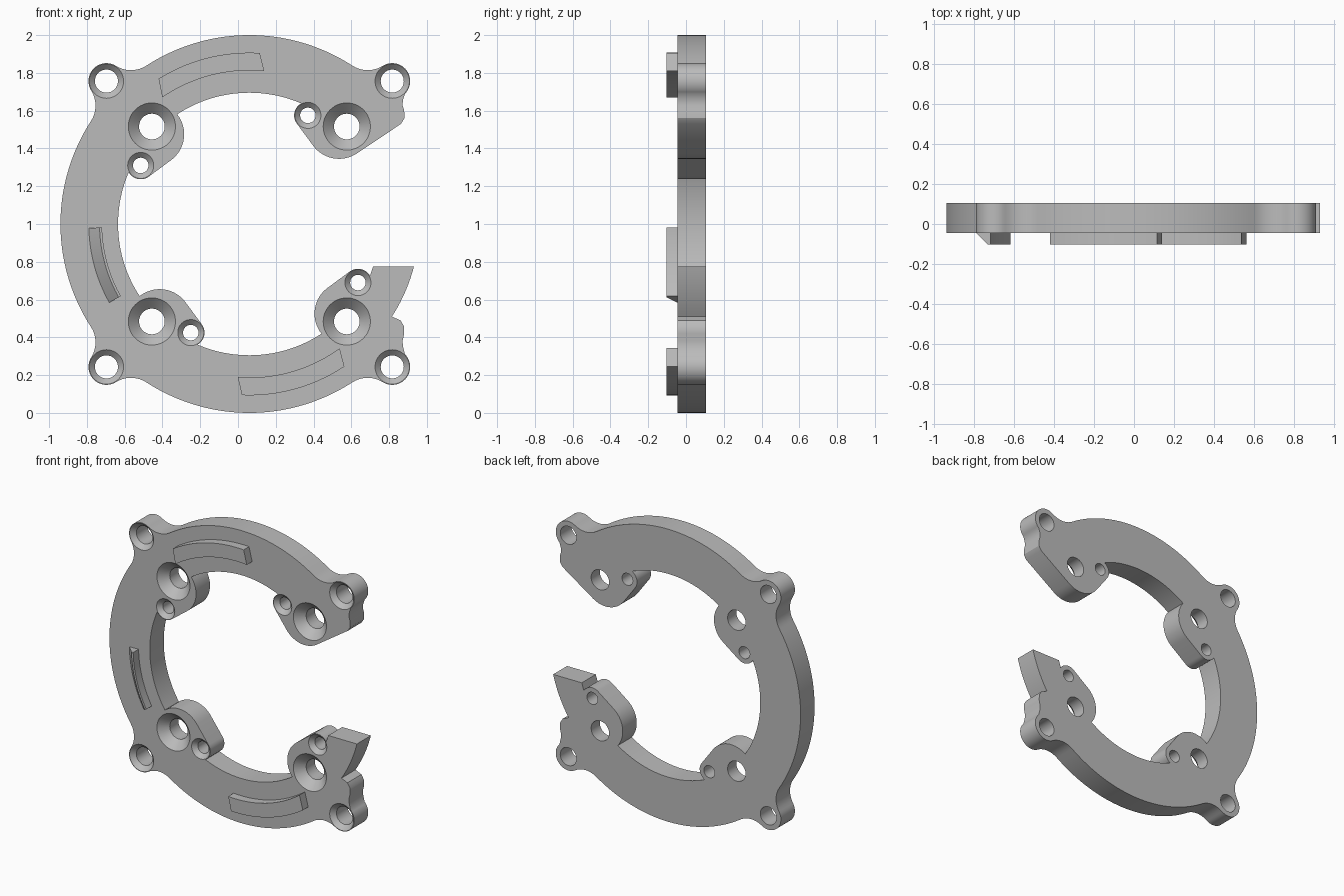
import bpy, bmesh, math
from mathutils import Vector, Matrix

if "Cube" in bpy.data.objects:
    bpy.data.objects.remove(bpy.data.objects["Cube"])

CENTER = Vector((0.06, 1.0))          # ring axis in x, z
FRONT, BACK, RIB_FRONT = -0.046, 0.105, -0.104
R_OUT, R_IN = 1.0, 0.695
LUG_DIST, LUG_R, FILLET = 1.07, 0.095, 0.15
SMALL, SMALL_R = Vector((0.575, -0.31)), 0.073
BIG, BIG_R = Vector((0.515, -0.475)), 0.17

grey = bpy.data.materials.new("plain grey")
grey.use_nodes = True
grey.diffuse_color = (0.5, 0.5, 0.5, 1)
grey.node_tree.nodes["Principled BSDF"].inputs["Base Color"].default_value = (0.5, 0.5, 0.5, 1)


def polar(r, deg):
    a = math.radians(deg)
    return Vector((r * math.cos(a), r * math.sin(a)))


def heading(v):
    return math.degrees(math.atan2(v.y, v.x))


def corner(a, b, c):
    """Angle between sides a and b of a triangle whose third side is c."""
    return math.degrees(math.acos((a * a + b * b - c * c) / (2 * a * b)))


def arc(c, r, a0, a1, step=4):
    n = max(2, math.ceil(abs(a1 - a0) / step))
    return [c + polar(r, a0 + (a1 - a0) * i / n) for i in range(n + 1)]


def turn(p, deg):
    return Matrix.Rotation(math.radians(deg), 2) @ p


def make_object(name, bm):
    bmesh.ops.remove_doubles(bm, verts=bm.verts, dist=0.0005)
    bmesh.ops.recalc_face_normals(bm, faces=bm.faces)
    mesh = bpy.data.meshes.new(name)
    bm.to_mesh(mesh)
    bm.free()
    mesh.materials.append(grey)
    obj = bpy.data.objects.new(name, mesh)
    bpy.context.collection.objects.link(obj)
    return obj


def select(obj):
    bpy.ops.object.select_all(action='DESELECT')
    obj.select_set(True)
    bpy.context.view_layer.objects.active = obj


def loft(name, loops, closed):
    """Skin a row of equal point loops and cap both ends."""
    bm = bmesh.new()
    rows = [[bm.verts.new(p) for p in loop] for loop in loops]
    for a, b in zip(rows, rows[1:]):
        for i in range(len(a)):
            j = (i + 1) % len(a)
            bm.faces.new((a[i], a[j], b[j], b[i]))
    if closed:
        bm.faces.new(rows[0])
        bm.faces.new(rows[-1])
    return make_object(name, bm)


# Ring outline, measured from the ring axis
spread = corner(LUG_DIST, R_OUT + FILLET, LUG_R + FILLET)


def lug(a, lead_in=True, lead_out=True, start=0, end=0):
    c = polar(LUG_DIST, a)
    f0, f1 = polar(R_OUT + FILLET, a - spread), polar(R_OUT + FILLET, a + spread)
    pts = []
    if lead_in:
        h = heading(c - f0)
        sweep = (a - spread + 180 - h) % 360
        pts += arc(f0, FILLET, h + sweep, h, 8)
        start = heading(f0 - c)
    if lead_out:
        end = heading(f1 - c)
    pts += arc(c, LUG_R, start, start + (end - start) % 360, 8)
    if lead_out:
        h = heading(c - f1)
        sweep = (h - (a + spread + 180)) % 360
        pts += arc(f1, FILLET, h, h - sweep, 8)
    return pts


def boss(deg, end=None):
    """Rounded boss: small circle, common tangent, big circle."""
    d = BIG - SMALL
    tangent = heading(d) % 360 - math.degrees(math.acos((SMALL_R - BIG_R) / d.length))
    start = heading(-SMALL) - corner(SMALL.length, SMALL_R, R_IN)
    if end is None:
        end = heading(-BIG) + corner(BIG.length, BIG_R, R_IN)
    pts = arc(SMALL, SMALL_R, start, tangent, 8) + arc(BIG, BIG_R, tangent, end, 6)
    return [turn(p, deg) for p in pts]


def absolute(*pts):
    return [Vector(p) - CENTER for p in pts]


outline = absolute((0.863, 1.53), (0.881, 1.56), (0.880, 1.60), (0.871, 1.63), (0.874, 1.66))
outline += lug(45, lead_in=False, start=-45)
for a in (135, 225):
    outline += arc(Vector((0, 0)), R_OUT, a - 90 + spread, a - spread, 2)
    outline += lug(a)
outline += arc(Vector((0, 0)), R_OUT, 225 + spread, 315 - spread, 2)
outline += lug(315, lead_out=False, end=45)
outline += absolute((0.874, 0.35), (0.871, 0.38), (0.880, 0.42), (0.878, 0.46), (0.86, 0.49))
outline += arc(Vector((0, 0)), 0.9, -33, -14.5, 2)
outline += absolute((0.715, 0.775))
ring_a = heading(BIG) - corner(BIG.length, R_IN, BIG_R)
ring_b = heading(SMALL) + corner(SMALL.length, R_IN, SMALL_R) - 90
for k in range(3):
    outline += boss(-90 * k)
    outline += arc(Vector((0, 0)), R_IN, ring_a - 90 * k, ring_b - 90 * k, 2)
outline += boss(90, end=214)

clean = [p for i, p in enumerate(outline) if (p - outline[i - 1]).length > 0.001]
ring = loft("ring_plate", [[(p.x + CENTER.x, y, p.y + CENTER.y) for p in clean]
                           for y in (FRONT, BACK)], True)


# Countersunk holes: lugs, large and small boss holes
def drill(c, wide, narrow):
    profile = [(wide + 0.01, FRONT - 0.01), (narrow, FRONT + wide - narrow), (narrow, BACK + 0.05)]
    cutter = loft("hole_cutter", [[(p.x, y, p.y) for p in arc(CENTER + c, r, 0, 360, 7.5)[:-1]]
                                  for r, y in profile], True)
    cutter.hide_render = True
    select(ring)
    mod = ring.modifiers.new("hole", 'BOOLEAN')
    mod.operation, mod.solver, mod.object = 'DIFFERENCE', 'EXACT', cutter
    bpy.ops.object.modifier_apply(modifier=mod.name)
    bpy.data.objects.remove(cutter)


for k in range(4):
    drill(polar(LUG_DIST, 45 + 90 * k), 0.091, 0.061)
    drill(turn(Vector((0.516, -0.516)), 90 * k), 0.125, 0.068)
    drill(turn(SMALL, 90 * k), 0.069, 0.041)


# Raised curved ribs on the front
def rib(name, section, n=20):
    """Each section corner is radius, y, first angle, last angle."""
    loops = []
    for i in range(n + 1):
        pts = [(CENTER + polar(r, a + (b - a) * i / n), y) for r, y, a, b in section]
        loops.append([(p.x, y, p.y) for p, y in pts])
    return loft(name, loops, True)


def block(inner, outer):
    return [(0.813, FRONT, *inner), (0.907, FRONT, *outer),
            (0.907, RIB_FRONT, *outer), (0.813, RIB_FRONT, *inner)]


side = (181.4, 209.3)
parts = [ring,
         rib("top_rib", block((84.4, 124.5), (86.5, 122))),
         rib("bottom_rib", block((265.7, 306), (267.5, 303.7))),
         rib("side_rib", [(0.78, FRONT, *side), (0.85, FRONT, *side),
                          (0.793, RIB_FRONT, *side), (0.78, RIB_FRONT, *side)])]

for part in parts:
    select(part)
    bpy.ops.object.shade_smooth_by_angle(angle=math.radians(30))
